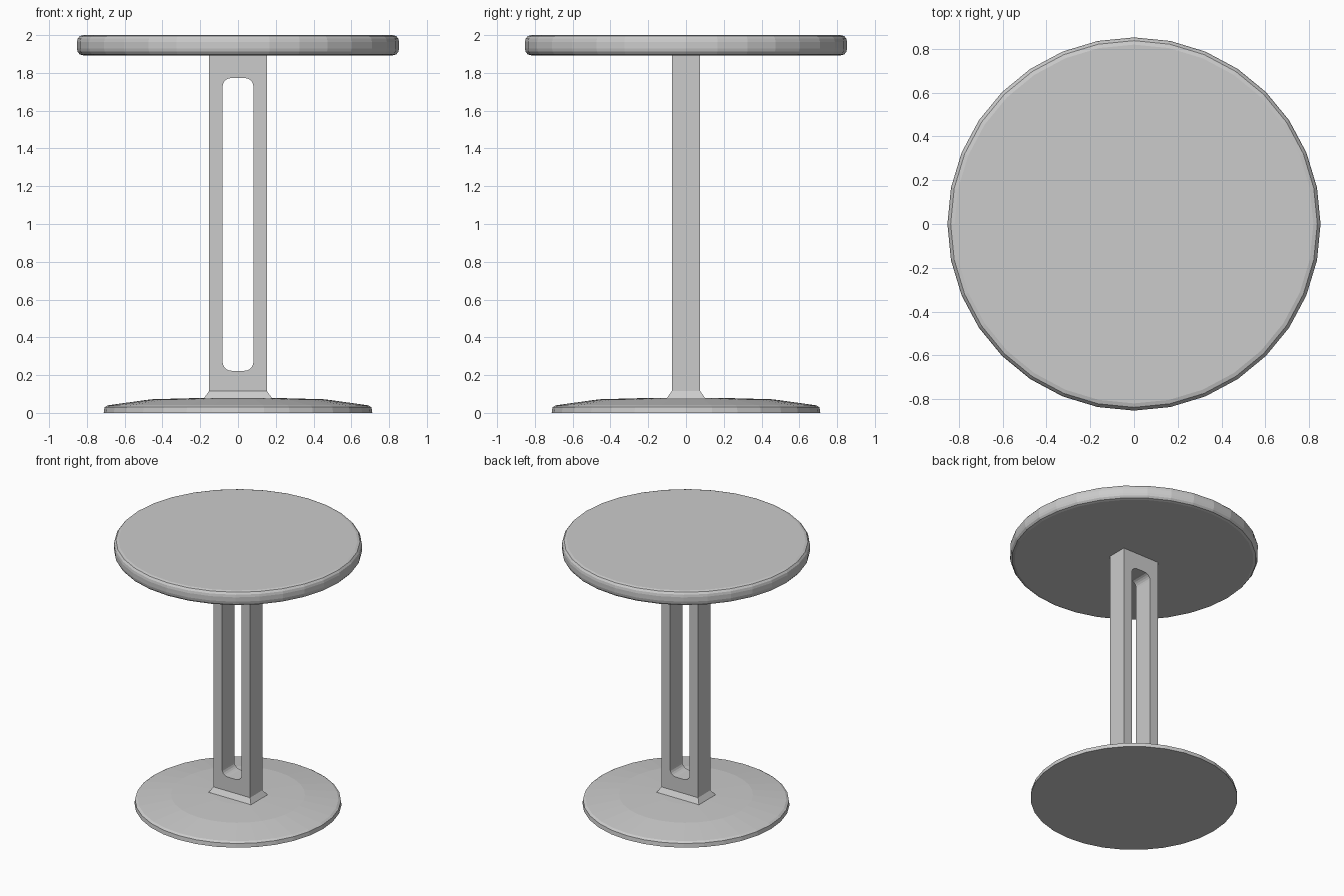
import bpy, bmesh
from math import cos, sin, pi

if "Cube" in bpy.data.objects:
    bpy.data.objects.remove(bpy.data.objects["Cube"])


def finish(name, bm):
    bmesh.ops.recalc_face_normals(bm, faces=bm.faces)
    me = bpy.data.meshes.new(name)
    bm.to_mesh(me)
    bm.free()
    ob = bpy.data.objects.new(name, me)
    bpy.context.collection.objects.link(ob)
    return ob


def loft(name, rings):
    """Closed solid from rings with equal point counts."""
    bm = bmesh.new()
    loops = [[bm.verts.new(p) for p in r] for r in rings]
    n = len(loops[0])
    for a, b in zip(loops, loops[1:]):
        for i in range(n):
            j = (i + 1) % n
            bm.faces.new((a[i], a[j], b[j], b[i]))
    bm.faces.new(loops[0])
    bm.faces.new(loops[-1])
    return finish(name, bm)


def disc(name, profile, sides=32):
    return loft(name, [[(r * cos(2 * pi * i / sides), r * sin(2 * pi * i / sides), z)
                        for i in range(sides)] for r, z in profile])


def rect(x, y, z):
    return [(-x, -y, z), (x, -y, z), (x, y, z), (-x, y, z)]


# Round top with softened rim
disc("table_top", [(0.82, 1.893), (0.838, 1.898), (0.849, 1.912), (0.853, 1.93),
                   (0.853, 1.963), (0.849, 1.981), (0.838, 1.995), (0.82, 2.0)])

# Shallow domed foot
disc("base", [(0.711, 0), (0.707, 0.03), (0.69, 0.04), (0.46, 0.072), (0.17, 0.08)])

# Post with flared collar at the bottom
post = loft("post", [rect(0.178, 0.1, 0.07), rect(0.178, 0.1, 0.08),
                     rect(0.153, 0.074, 0.117), rect(0.153, 0.074, 1.9)])

# Rounded slot cut through the post
hx, z0, z1, r = 0.082, 0.223, 1.773, 0.048
outline = []
for k, (cx, cz) in enumerate([(hx - r, z1 - r), (r - hx, z1 - r),
                              (r - hx, z0 + r), (hx - r, z0 + r)]):
    for s in range(6):
        a = pi / 2 * (k + s / 5)
        outline.append((cx + r * cos(a), cz + r * sin(a)))
cutter = loft("slot_cutter", [[(x, y, z) for x, z in outline] for y in (-0.3, 0.3)])
cutter.hide_render = True
cutter.hide_set(True)
cut = post.modifiers.new("slot", 'BOOLEAN')
cut.operation = 'DIFFERENCE'
cut.solver = 'EXACT'
cut.object = cutter
